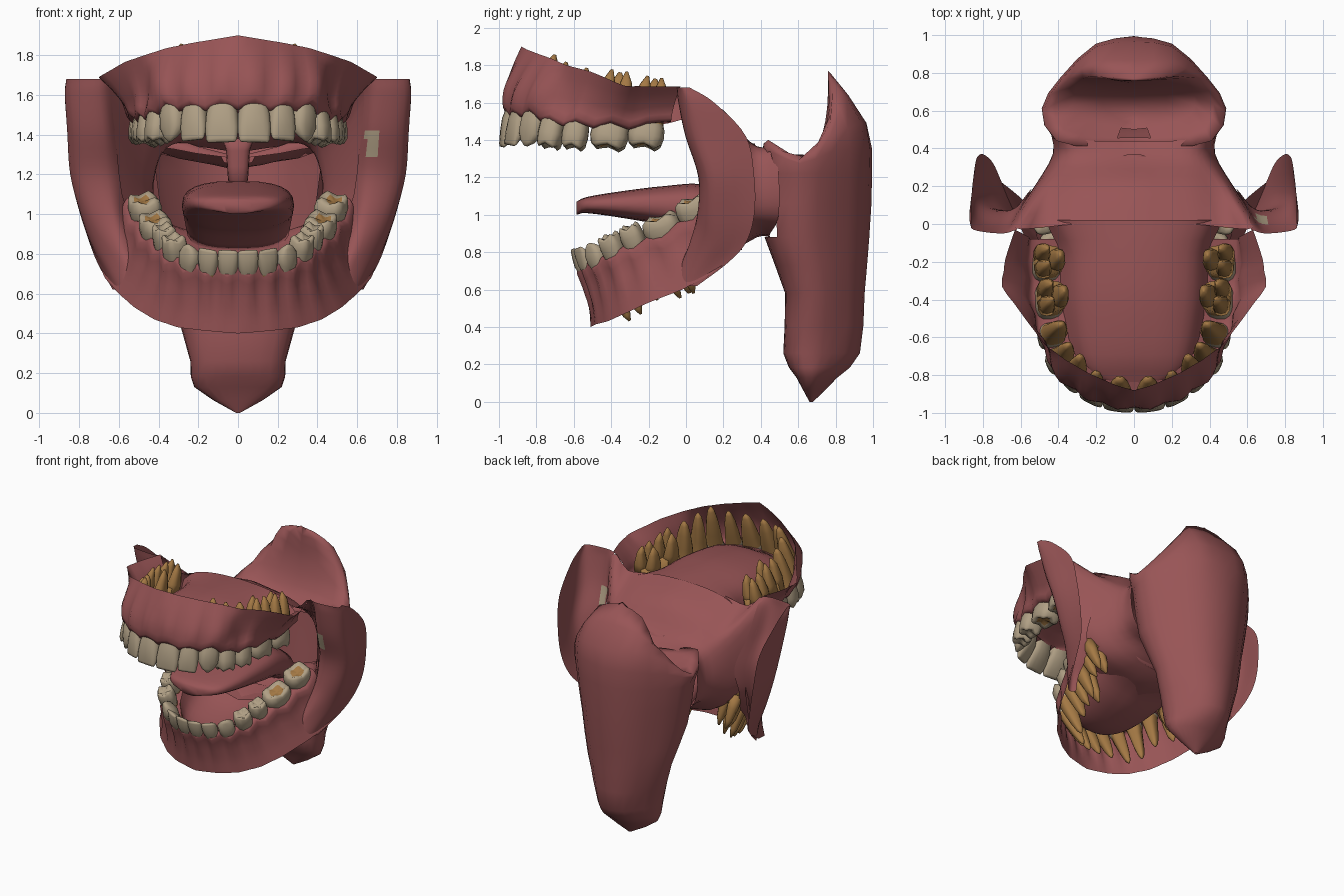
import bpy, bmesh, math
from mathutils import Vector as V

if "Cube" in bpy.data.objects:
    bpy.data.objects.remove(bpy.data.objects["Cube"])


def material(name, rgb):
    m = bpy.data.materials.new(name)
    m.diffuse_color = (*rgb, 1)
    m.use_nodes = True
    m.node_tree.nodes["Principled BSDF"].inputs["Base Color"].default_value = m.diffuse_color
    return m


GUM = material("gum_pink", (0.315, 0.09, 0.093))
ENAMEL = material("enamel_beige", (0.435, 0.35, 0.235))
ROOT = material("root_gold", (0.37, 0.19, 0.058))


def finish(name, bm, mats):
    bmesh.ops.remove_doubles(bm, verts=bm.verts, dist=0.0008)
    bmesh.ops.recalc_face_normals(bm, faces=bm.faces)
    for f in bm.faces:
        f.smooth = True
    me = bpy.data.meshes.new(name)
    bm.to_mesh(me)
    bm.free()
    for m in mats:
        me.materials.append(m)
    ob = bpy.data.objects.new(name, me)
    bpy.context.collection.objects.link(ob)
    return ob


def smooth_line(pts, n):
    """Catmull-Rom resampling with n steps per segment."""
    p = [V(q) for q in pts]
    p = [2 * p[0] - p[1]] + p + [2 * p[-1] - p[-2]]
    out = []
    for i in range(1, len(p) - 2):
        a, b, c, d = p[i - 1:i + 3]
        for k in range(n):
            t = k / n
            out.append(0.5 * (2 * b + (c - a) * t + (2 * a - 5 * b + 4 * c - d) * t * t
                              + (3 * b - a - 3 * c + d) * t ** 3))
    return out + [p[-2]]


def sheet(name, rows, n=3, m=3, drop=None, paint=None):
    """Smooth sheet through rows of points, mirrored across x = 0."""
    rows = [smooth_line(r, m) for r in rows]
    cols = [smooth_line(c, n) for c in zip(*rows)]
    bm = bmesh.new()
    for s in (1, -1):
        g = [[bm.verts.new((s * p.x, p.y, p.z)) for p in c] for c in cols]
        for i in range(len(g) - 1):
            for j in range(len(g[0]) - 1):
                q = [g[i][j], g[i + 1][j], g[i + 1][j + 1], g[i][j + 1]]
                f = bm.faces.new(q if s > 0 else q[::-1])
                c = f.calc_center_median()
                f.material_index = int(bool(paint and paint(c)))
                if drop and drop(c):
                    bm.faces.remove(f)
    return finish(name, bm, [GUM, ENAMEL])


def tube(bm, origin, u, v, w, rings, cusp=0, sides=16, mirror=1):
    """Rounded tube; each ring is (along w, u offset, v offset, u radius, v radius, material)."""
    loops = []
    for k, (h, u0, v0, ru, rv, mat) in enumerate(rings):
        loop = []
        for i in range(sides):
            a = 2 * math.pi * i / sides
            c, s = math.cos(a), math.sin(a)
            x = math.copysign(abs(c) ** 0.75, c) * ru + u0
            y = math.copysign(abs(s) ** 0.75, s) * rv + v0
            p = origin + u * x + v * y + w * (h + (cusp * math.cos(4 * a) if 0 < k < 4 else 0))
            loop.append(bm.verts.new((p.x * mirror, p.y, p.z)))
        if loops:
            for i in range(sides):
                j = (i + 1) % sides
                f = bm.faces.new((loops[-1][i], loops[-1][j], loop[j], loop[i]))
                f.material_index = mat
        loops.append(loop)
    for loop, r in ((loops[0], rings[0]), (loops[-1], rings[-1])):
        bm.faces.new(loop).material_index = r[5]


def jaw(label, teeth, rim, end, up, lean, bulge, side_bulge):
    """Teeth of one jaw and the gum that hugs them."""
    bm = bmesh.new()
    stations = []
    n = len(teeth)
    for i, (x, y, z, wd, dp, h, length) in enumerate(teeth):
        prev = V(teeth[i - 1][:2]) if i else V((-x, y))
        nxt = V(teeth[min(i + 1, n - 1)][:2])
        t = (nxt - prev).normalized()
        out = V((t.y, -t.x, 0))
        axis = (V((0, lean + (.06 if i < 3 else 0), up)) - 0.14 * out).normalized()
        u = axis.cross(out).normalized()
        v = u.cross(axis).normalized()
        if v.dot(out) < 0:
            v = -v
        o, a, b = V((x, y, z)), wd / 2, dp / 2
        # crown profile: flat incisors, pointed canine, cusped back teeth
        if i > 2:
            prof = [(.16, .15, .15), (.1, .5, .5), (.02, .76, .74), (.12, .95, .92), (.45, 1.04, 1), (.8, 1, .97), (1, .9, .87)]
        elif i == 2:
            prof = [(0, .15, .12), (.12, .6, .35), (.35, 1, .7), (.7, 1, 1), (1, .82, .9)]
        else:
            prof = [(0, .84, .14), (.07, .95, .3), (.35, 1.03, .65), (.7, .98, .97), (1, .82, .9)]
        rings = [(k * h, 0, .2 * b * (1 - q), a * p, b * q, 0) for k, p, q in prof]
        if i > 4:
            rings[0] = rings[0][:5] + (1,)
            rings[1] = rings[1][:5] + (1,)
        r = length - h
        roots = [(.42, .4, .55, .55), (-.42, .4, .55, .55), (0, -.42, .7, .55)]
        if i < 5:
            rings += [(h + r * k, 0, 0, a * p, b * q, 1)
                      for k, p, q in ((.3, .72, .82), (.65, .55, .6), (.9, .33, .36), (1, .1, .12))]
        else:
            rings += [(h + r * .35, 0, 0, a * .82, b * .82, 1)]
        for s in (1, -1):
            tube(bm, o, u, v, axis, rings, .01 if i > 2 else 0, mirror=s)
            if i > 4:
                for ru, rv, sa, sb in roots:
                    tube(bm, o, u, v, axis, [(h + r * k, a * ru * f, b * rv * f, a * sa * g, b * sb * g, 1)
                         for k, f, g in ((.1, .9, 1), (.45, 1.1, .85), (.8, 1.1, .55), (1, .95, .14))], sides=10, mirror=s)
        neck = o + axis * h
        stations.append((neck - out * b * 1.15, neck + out * b * 1.0, out))
    # gum: papilla stations alternate with tooth stations
    full = []
    for i, (inn, neck, out) in enumerate(stations):
        if i == 0:
            pi, pn, po = V((0, inn.y, inn.z)), V((0, neck.y, neck.z)), V((0, -1, 0))
            pr = V(rim[0])
        else:
            a = stations[i - 1]
            pi, pn, po = (a[0] + inn) / 2, (a[1] + neck) / 2, (a[2] + out) / 2
            pr = (V(rim[i]) + V(rim[i + 1])) / 2
        full.append((pi, pn - V((0, 0, up * .035)) - po * .008, po, pr, 0.0))
        full.append((inn, neck, out, V(rim[i + 1]), .012))
    full.append((V(end) - V((.12, 0, 0)), V(end), V((.7, .3, 0)), V(rim[-1]), 0))
    rows = [[p[0] for p in full], [p[1] for p in full]]
    for k, f, ripple in ((.33, 1, 1), (.68, .8, .3)):
        rows.append([p[1].lerp(p[3], k) + p[2] * (f * (bulge if i < 7 else side_bulge) + p[4] * ripple)
                     for i, p in enumerate(full)])
    rows.append([p[3] for p in full])
    finish(label + "_teeth", bm, [ENAMEL, ROOT])
    sheet(label + "_gum", rows, 3, 2)


# Upper jaw: x, y, bite z, width, depth, crown height, full length
jaw("upper", [(.082, -.975, 1.36, .165, .12, .21, .48), (.225, -.935, 1.37, .135, .11, .19, .47),
              (.335, -.85, 1.365, .14, .13, .20, .515), (.405, -.735, 1.36, .13, .14, .16, .47),
              (.445, -.605, 1.355, .135, .15, .15, .44), (.46, -.42, 1.355, .20, .17, .14, .42),
              (.475, -.225, 1.36, .19, .17, .13, .38)],
    [(0, -.88, 1.9), (.09, -.855, 1.885), (.24, -.79, 1.86), (.36, -.72, 1.835), (.47, -.64, 1.80),
     (.57, -.51, 1.765), (.70, -.33, 1.69), (.68, -.18, 1.685), (.63, -.03, 1.685)],
    (.54, -.08, 1.5), 1, .15, .035, -.02)
# Lower jaw
jaw("lower", [(.05, -.60, .82, .105, .09, .13, .36), (.15, -.575, .825, .105, .09, .13, .38),
              (.245, -.515, .85, .115, .11, .14, .47), (.325, -.42, .89, .12, .12, .13, .46),
              (.375, -.31, .94, .12, .12, .13, .43), (.42, -.15, .99, .20, .16, .12, .45),
              (.475, .02, 1.085, .185, .16, .12, .40)],
    [(0, -.51, .40), (.07, -.5, .405), (.18, -.48, .415), (.3, -.42, .43), (.42, -.33, .47),
     (.52, -.2, .53), (.60, -.02, .60), (.67, .13, .68), (.70, .22, .75)],
    (.56, .1, 1.08), -1, .35, -.015, -.015)

# Palate and floor of the mouth: y, half width, centre z, edge z
palate = [(-.87, .03, 1.54, 1.53), (-.81, .21, 1.57, 1.53), (-.69, .32, 1.62, 1.51), (-.4, .385, 1.66, 1.48),
          (-.15, .40, 1.66, 1.48), (.02, .47, 1.65, 1.52)]
floor = [(-.49, .03, .70, .70), (-.43, .16, .66, .72), (-.3, .27, .65, .79), (-.1, .34, .69, .89),
         (.05, .40, .75, 1.0), (.2, .42, .79, 1.0)]
for name, data in (("palate", palate), ("mouth_floor", floor)):
    sheet(name, [[(0, y, c), (.45 * w, y, c + .1 * (e - c)), (.8 * w, y, c + .4 * (e - c)), (w, y, e)]
                 for y, w, c, e in data])

# Soft palate, side walls and floor narrowing back to the throat
sheet("mouth_back", [
    [(0, 0, 1.65), (.3, 0, 1.62), (.5, -.02, 1.58), (.63, -.02, 1.67), (.61, .08, 1.3), (.56, .1, 1.02), (.4, 0, .86), (0, 0, .74)],
    [(0, .2, 1.56), (.28, .2, 1.52), (.42, .2, 1.46), (.5, .2, 1.42), (.52, .21, 1.2), (.49, .2, .98), (.34, .2, .83), (0, .2, .78)],
    [(0, .33, 1.40), (.2, .34, 1.39), (.33, .35, 1.36), (.4, .36, 1.28), (.43, .37, 1.1), (.38, .36, .97), (.2, .38, .9), (0, .38, .88)],
    [(0, .44, 1.31), (.2, .44, 1.34), (.36, .46, 1.35), (.43, .49, 1.27), (.44, .5, 1.1), (.38, .49, .97), (.2, .45, .9), (0, .45, .88)]])

# Cheek folds: z, then (x, y) of inner wall, front fold, outer side and free back edge
cheek = [(1.68, .62, -.03, .70, -.05, .85, -.03, .86, .02), (1.6, .61, .03, .70, -.04, .86, .0, .86, .15),
         (1.42, .59, .1, .68, 0, .85, .05, .84, .32), (1.2, .54, .19, .66, .07, .835, .12, .82, .365),
         (1.0, .55, .15, .63, .06, .78, .13, .79, .365), (.85, .5, .08, .60, .02, .725, .13, .745, .32),
         (.74, .5, 0, .56, -.02, .66, .07, .70, .22), (.62, .5, -.03, .54, -.05, .59, -.01, .63, .06)]
sheet("cheeks", [[(r[k], r[k + 1], r[0]) for k in (1, 3, 5, 7)] for r in cheek], 5, 5,
      paint=lambda c: .64 < c.x < .7 and 1.28 < c.z < 1.43 and c.y < .07)

# Throat: z, front y, back y, half width; then the arched top closing towards the middle
ring = [(0, 0), (.45, .02), (.88, .12), (1, .38), (.8, .64), (.42, .92), (0, 1)]
throat = [[(w * a, f + (b - f) * k, z) for a, k in ring] for z, f, b, w in
          ((0, .66, .68, .01), (.13, .59, .81, .22), (.26, .52, .93, .24), (.58, .53, .955, .33),
           (.88, .42, .98, .41), (1.22, .41, .995, .47))]
throat += [[(0, .42, 1.29), (.2, .41, 1.34), (.41, .44, 1.4), (.48, .6, 1.29), (.38, .77, 1.42), (.2, .94, 1.49), (0, .965, 1.49)],
           [(0, .5, 1.25), (.14, .52, 1.27), (.3, .58, 1.28), (.32, .68, 1.32), (.27, .77, 1.53), (.18, .78, 1.71), (0, .77, 1.76)],
           [(0, .55, 1.22), (0, .58, 1.22), (0, .64, 1.25), (0, .70, 1.34), (0, .745, 1.5), (0, .76, 1.64), (0, .77, 1.75)]]
sheet("throat", throat, 2, 2, drop=lambda c: abs(c.x) < .38 and c.y < .5 and .9 < c.z < 1.28)

# Tongue: y, half width, top z
bm = bmesh.new()
tongue = smooth_line([(-.585, .07, 1.07), (-.53, .2, 1.095), (-.35, .26, 1.125), (-.1, .28, 1.155),
                      (.1, .28, 1.16), (.3, .26, 1.06)], 3)
tube(bm, V((0, 0, 0)), V((1, 0, 0)), V((0, 0, 1)), V((0, 1, 0)),
     [(p.x, 0, p.z - t, p.y, t, 0) for p in tongue for t in [.035 + .09 * min(1, (p.x + .585) / .6)]], sides=24)
finish("tongue", bm, [GUM])

# Uvula
bm = bmesh.new()
tube(bm, V((0, .32, 0)), V((1, 0, 0)), V((0, 1, 0)), V((0, 0, 1)),
     [(1.15, 0, 0, .02, .02, 0), (1.17, 0, 0, .05, .04, 0), (1.24, 0, 0, .055, .045, 0),
      (1.32, 0, 0, .06, .05, 0), (1.38, 0, 0, .08, .05, 0)])
finish("uvula", bm, [GUM])
